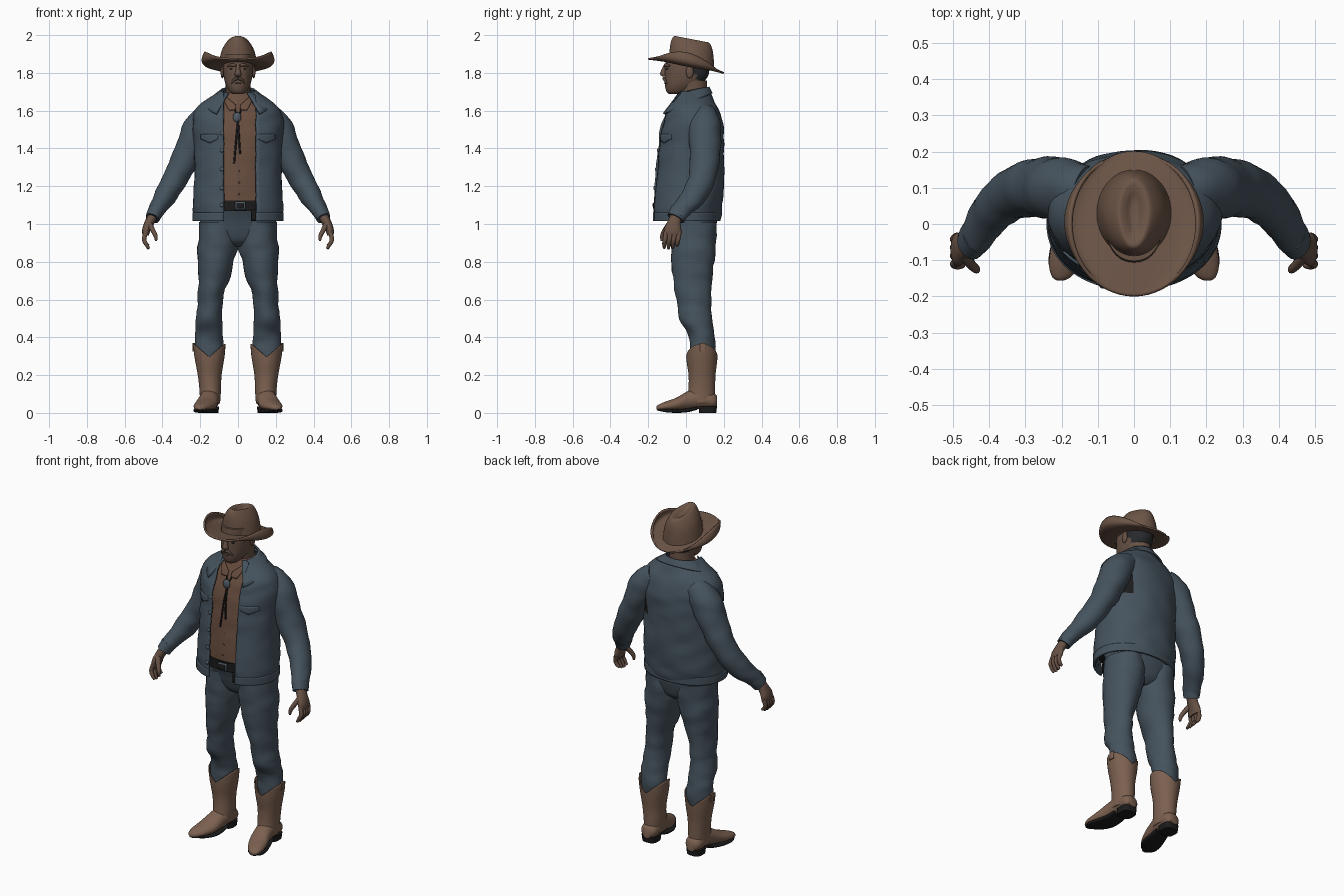
import bpy, bmesh, math
from mathutils import Vector, Matrix, noise

if "Cube" in bpy.data.objects:
    bpy.data.objects.remove(bpy.data.objects["Cube"], do_unlink=True)


def material(name, red, green, blue):
    mat = bpy.data.materials.new(name)
    mat.use_nodes = True
    mat.diffuse_color = (red, green, blue, 1)
    mat.node_tree.nodes["Principled BSDF"].inputs["Base Color"].default_value = (red, green, blue, 1)
    return mat


denim = material("denim blue", .06, .086, .11)
metal = material("blue grey metal", .08, .105, .13)
leather = material("boot leather", .2, .118, .08)
felt = material("hat felt", .15, .09, .062)
skin = material("skin", .138, .084, .06)
cloth = material("shirt brown", .14, .076, .05)
whisker = material("whisker brown", .085, .054, .04)
hair = material("dark hair", .02, .022, .025)
black = material("black leather", .012, .011, .011)


def finish(bm, name, mats, mirror=False, rule=None, thick=0):
    """Turn a bmesh into one object, or a left and right pair."""
    bmesh.ops.recalc_face_normals(bm, faces=bm.faces)
    for side in ("left_", "right_") if mirror else ("",):
        if side == "right_":
            bmesh.ops.scale(bm, vec=(-1, 1, 1), verts=bm.verts)
            bmesh.ops.reverse_faces(bm, faces=bm.faces)
        mesh = bpy.data.meshes.new(side + name)
        bm.to_mesh(mesh)
        obj = bpy.data.objects.new(side + name, mesh)
        bpy.context.collection.objects.link(obj)
        for mat in mats:
            mesh.materials.append(mat)
        if rule:
            for face in mesh.polygons:
                face.material_index = rule(face.center)
        if thick:
            solid = obj.modifiers.new("thickness", "SOLIDIFY")
            solid.thickness, solid.offset = thick, 0
        bpy.ops.object.select_all(action="DESELECT")
        obj.select_set(True)
        bpy.context.view_layer.objects.active = obj
        bpy.ops.object.shade_smooth_by_angle(angle=math.radians(50))
    bm.free()


def sheet(name, shape, nu, nv, *mats, closed=True, cap=True, **options):
    """Grid surface from shape(u, v), optionally closed around u."""
    bm = bmesh.new()
    columns = nu if closed else nu + 1
    rows = [[bm.verts.new(shape(i / nu, j / nv)) for i in range(columns)] for j in range(nv + 1)]
    for low, high in zip(rows, rows[1:]):
        for i in range(nu):
            k = (i + 1) % columns
            bm.faces.new((low[i], low[k], high[k], high[i]))
    if closed and cap:
        bm.faces.new(rows[0])
        bm.faces.new(rows[-1])
    finish(bm, name, mats, **options)


def smooth(rings, steps=5):
    """Run a smooth curve through every ring value."""
    out = []
    padded = [rings[0], *rings, rings[-1]]
    for before, start, end, after in zip(padded, padded[1:], padded[2:], padded[3:]):
        for k in range(steps):
            t = k / steps
            out.append(tuple(b + t * ((c - a) + t * ((2 * a - 5 * b + 4 * c - d)
                       + t * (3 * b - a - 3 * c + d))) / 2
                       for a, b, c, d in zip(before, start, end, after)))
    return out + [rings[-1]]


def loft(name, rings, *mats, axis=None, ref=(0, 1, 0), power=2, sides=32, gap=None, folds=0, rim=None, **options):
    """Skin over rings (x, y, z, half width, half depth)."""
    rings = smooth(rings)
    last = len(rings) - 1

    def shape(u, v):
        j = round(v * last)
        x, y, z, wide, deep = rings[j]
        along = Vector(axis) if axis else Vector(rings[min(j + 1, last)][:3]) - Vector(rings[max(j - 1, 0)][:3])
        across = Vector(ref).cross(along).normalized()
        out = along.cross(across).normalized()
        start, end = [math.asin(min(g / wide, .8) ** (power / 2)) for g in gap] if gap else (0, 0)
        t = start + u * (math.tau - start - end)
        bend = lambda w: math.copysign(abs(w) ** (2 / power), w)
        spoke = across * wide * bend(math.sin(t)) - out * deep * bend(math.cos(t))
        point = Vector((x, y, z)) + spoke
        if folds:
            point += spoke.normalized() * folds * noise.noise(Vector((point.x * 9, point.y * 9, point.z * 18)))
        if rim:
            point.z = rim(point.z, t)
        return point

    sheet(name, shape, sides, last, *mats, closed=not gap, **options)


def ball(name, place, size, mat, **options):
    bm = bmesh.new()
    bmesh.ops.create_uvsphere(bm, u_segments=16, v_segments=10, radius=1,
                              matrix=Matrix.Translation(place) @ Matrix.Diagonal((*size, 1)))
    finish(bm, name, [mat], **options)


UP = (0, 0, 1)

# Torso, with the jacket open at the front over the shirt and a dark worn patch behind the left arm
jacket = [(0, 0, 1.02, .23, .172), (0, .006, 1.1, .234, .182), (0, .015, 1.25, .226, .181),
          (0, .022, 1.4, .226, .173), (0, .03, 1.52, .236, .162), (0, .035, 1.6, .222, .137),
          (0, .035, 1.66, .155, .108), (0, .03, 1.7, .09, .085)]
OPENING = (.095, .075)
loft("jacket", jacket, denim, black, axis=UP, power=2.1, sides=56, gap=OPENING, folds=.008, thick=.01,
     rule=lambda c: int(c.x > .14 and c.y > .1 and 1.38 < c.z < 1.5))
hem = [(0, 0, z, .236, .178) for z in (1.015, 1.06)]
loft("jacket_waistband", hem, denim, axis=UP, power=2.1, sides=56, gap=OPENING, thick=.012)
shirt = [(x, y, z - .005, a - .022, b - .024) for x, y, z, a, b in jacket[1:]]
loft("shirt", shirt, cloth, axis=UP, power=2.1, sides=48, folds=.006)


def front(rings, x, z, lift=.006):
    """Point just in front of a torso surface."""
    _, y, _, a, b = min(smooth(rings, 20), key=lambda ring: abs(ring[2] - z))
    return Vector((x, y - lift - b * (1 - min(abs(x) / a, 1) ** 2.1) ** (1 / 2.1), z))


# Jacket details
for z in (1.1, 1.19, 1.29, 1.39, 1.48):
    ball("jacket_button", front(jacket, -.085, z), (.011, .007, .011), metal)
sheet("pocket_flap", lambda u, v: front(jacket, .105 + .09 * u, 1.475 - v * (.025 + .022 * (1 - abs(2 * u - 1)))),
      12, 4, denim, closed=False, mirror=True, thick=.008)


def collar(u, v):
    t = .6 + u * (math.tau - 1.2)
    ahead = (1 + math.cos(t)) / 2
    return Vector((.088 * (1 + v * (.3 + 1.1 * ahead)) * math.sin(t),
                   .035 - .085 * (1 + v * (.2 + 1.1 * ahead)) * math.cos(t),
                   1.725 - .035 * ahead - v * (.035 + .09 * ahead ** 2)))


sheet("jacket_collar", collar, 36, 5, denim, closed=False, thick=.009)
sheet("shirt_collar", lambda u, v: front(shirt, .012 + .058 * u, 1.63 + .05 * u - .06 * v * (1 - abs(u - .6)), .01),
      8, 4, cloth, closed=False, mirror=True, thick=.006)

# Neck cord with slide, shirt buttons, belt and buckle
ball("cord_slide", front(shirt, -.005, 1.565, .01), (.022, .012, .027), metal)
for name, x, low in (("cord_long", -.018, 1.32), ("cord_short", .012, 1.37)):
    path = [(*front(shirt, x * (1.55 - z) * 5, z, .005), .005, .005) for z in (1.55, 1.48, 1.42, low)]
    loft(name, path, black, sides=8)
loft("neck_cord", [(*front(shirt, x, z, .008), .004, .004) for x, z in ((0, 1.57), (.015, 1.6), (.02, 1.63))],
     black, sides=8, mirror=True)
for z in (1.16, 1.22, 1.28):
    ball("shirt_button", front(shirt, .005, z, 0), (.006, .004, .006), whisker)
loft("belt", [(0, .006, z, .216, .162) for z in (1.07, 1.125)], black, axis=UP, power=2.1)
sheet("buckle", lambda u, v: front(shirt, -.015 + .055 * u, 1.075 + .045 * v, .014), 5, 4, metal,
      closed=False, thick=.008)
sheet("buckle_inset", lambda u, v: front(shirt, -.007 + .039 * u, 1.083 + .029 * v, .02), 5, 4, black,
      closed=False, thick=.004)
sheet("belt_end", lambda u, v: front(shirt, .07 + .035 * u, 1.015 + .06 * v), 4, 4, black, closed=False, thick=.006)

# Sleeves and cuffs
loft("sleeve", [(.13, .085, 1.575, .075, .075), (.195, .098, 1.523, .084, .085), (.252, .102, 1.4, .077, .084),
                (.317, .09, 1.27, .067, .074), (.375, .055, 1.165, .058, .066), (.43, -.022, 1.08, .045, .054),
                (.45, -.05, 1.04, .037, .046)], denim, folds=.008, mirror=True)
loft("cuff", [(.433, -.032, 1.072, .043, .051), (.453, -.055, 1.03, .038, .048)], denim, mirror=True)

# Hands
loft("palm", [(.448, -.05, 1.045, .026, .032), (.468, -.062, 1.01, .025, .035), (.485, -.07, .97, .022, .046),
              (.489, -.07, .94, .017, .045)], skin, sides=16, mirror=True)
for k, finger in enumerate(("index", "middle", "ring", "little")):
    y = -.105 + .023 * k
    tip = (.872, .868, .872, .885)[k]
    loft(finger + "_finger", [(.488, y, .955, .013, .013), (.497, y - .006, .92, .012, .012),
                              (.487, y - .01, .895, .011, .011), (.472, y - .01, tip, .007, .007)],
         skin, sides=10, mirror=True)
loft("thumb", [(.47, -.085, 1, .016, .018), (.45, -.112, .965, .013, .014), (.436, -.125, .935, .011, .012),
               (.434, -.127, .91, .006, .007)], skin, sides=10, mirror=True)

# Jeans
loft("jeans_seat", [(0, .02, 1.085, .195, .14), (0, .036, 1.02, .2, .128), (0, .04, .96, .195, .114),
                    (0, .042, .91, .14, .095), (0, .045, .88, .07, .06)], denim, axis=UP, power=2.2)
loft("jeans_leg", [(.102, .04, 1.01, .104, .122), (.107, .041, .88, .107, .122), (.124, .033, .75, .089, .107),
                   (.145, .04, .6, .066, .092), (.15, .052, .5, .071, .084), (.15, .083, .4, .076, .068),
                   (.15, .085, .32, .073, .07), (.15, .085, .25, .06, .06)],
     denim, axis=UP, folds=.011, mirror=True)

# Boots: shaft with dipped rim, foot, sole, heel and pull straps
loft("boot_shaft", [(.148, .075, .05, .05, .075), (.147, .083, .12, .054, .068), (.15, .085, .2, .06, .068),
                    (.151, .084, .3, .077, .076), (.152, .084, .365, .083, .08)], leather, axis=UP, cap=False,
     rim=lambda z, t: z - max(z - .2, 0) * .42 * (1 - abs(math.sin(t))), thick=.006, mirror=True)
loft("boot_foot", [(.147, .165, .06, .03, .03), (.147, .14, .066, .048, .042), (.148, .07, .075, .053, .055),
                   (.156, .01, .065, .053, .05), (.17, -.05, .045, .057, .036), (.189, -.11, .034, .046, .025),
                   (.2, -.145, .028, .027, .016), (.203, -.156, .026, .01, .008)],
     leather, axis=(0, -1, 0), ref=UP, mirror=True)
loft("boot_sole", [(.15, .06, .026, .045, .009), (.157, .01, .014, .052, .01), (.17, -.05, .01, .058, .01),
                   (.189, -.11, .013, .047, .009), (.202, -.154, .02, .013, .007)],
     black, axis=(0, -1, 0), ref=UP, power=4, mirror=True)
loft("boot_heel", [(.148, .115, 0, .044, .045), (.148, .115, .035, .048, .049)], black, axis=UP, power=3, mirror=True)
loft("pull_strap", [(.234, .09, z, .006, .016) for z in (.325, .37)], leather, axis=UP, power=4, sides=16, mirror=True)

# Head, with dark hair at the back
loft("neck", [(0, .05, 1.6, .08, .075), (0, .042, 1.68, .066, .072), (0, .03, 1.76, .066, .08)], skin, axis=UP)
loft("head", [(0, -.05, 1.688, .028, .04), (0, -.042, 1.703, .046, .062), (0, -.02, 1.735, .064, .092),
              (0, 0, 1.775, .075, .112), (0, .006, 1.82, .079, .118), (0, .01, 1.9, .08, .112)],
     skin, hair, axis=UP, power=2.2, sides=40,
     rule=lambda c: int(c.z > 1.745 and c.y > .055 or c.z > 1.79 and c.y > .035))
loft("nose", [(0, -.108, 1.845, .009, .008), (0, -.117, 1.815, .012, .014), (0, -.12, 1.792, .018, .017),
              (0, -.112, 1.78, .012, .01)], skin, axis=UP, sides=16)
loft("moustache", [(0, -.117, 1.771, .009, .009), (.018, -.113, 1.766, .009, .009), (.036, -.1, 1.744, .005, .005)],
     whisker, ref=UP, sides=10, mirror=True)
loft("brow", [(.012, -.112, 1.838, .007, .007), (.032, -.106, 1.843, .008, .008), (.054, -.088, 1.836, .005, .005)],
     skin, ref=UP, sides=10, mirror=True)
ball("eye", (.032, -.098, 1.822), (.013, .008, .006), hair, mirror=True)
ball("lower_lip", (0, -.107, 1.745), (.02, .009, .006), skin)
ball("ear", (.083, .02, 1.805), (.009, .02, .034), skin, mirror=True)


# Hat with curled brim and creased crown
def brim(u, v):
    t = u * math.tau
    x = (.085 + .103 * math.sin(v * 2.1)) * math.sin(t)
    y = .025 * (1 - v) - (.105 + .095 * v) * math.cos(t)
    roll = abs(math.sin(t)) ** 3 * (v ** 2 * .115 - v * .045)
    return Vector((x, y, 1.845 - .19 * y + roll - .008 * v))


sheet("hat_brim", brim, 56, 14, felt, cap=False, thick=.01)
profile = smooth([(0, 1, 1), (.04, .93, .98), (.08, .82, .95), (.112, .65, .89), (.135, .44, .77),
                  (.132, .28, .56), (.12, .12, .32), (.117, .02, .04)])


def crown(u, v):
    height, wide, deep = profile[round(v * (len(profile) - 1))]
    t = u * math.tau
    y = .03 - .12 * deep * math.cos(t)
    pinch = 1 - 1.2 * height * max(math.cos(t), 0) * abs(math.sin(t))
    return Vector((.103 * wide * pinch * math.sin(t), y, 1.848 + height - .19 * y))


sheet("hat_crown", crown, 48, len(profile) - 1, felt)
